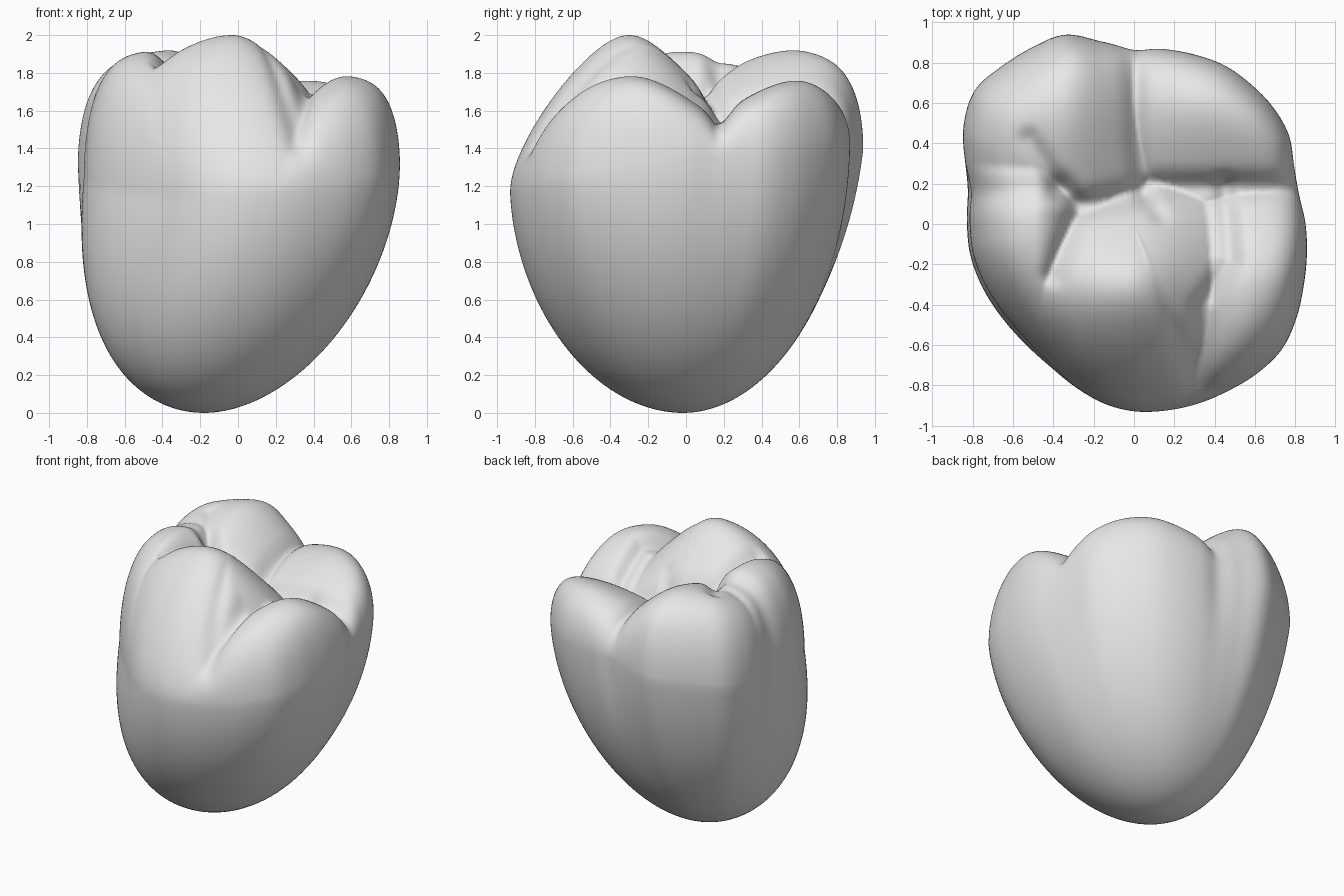
import bpy
import bmesh
from math import sin, cos, pi, degrees, exp, sqrt
from mathutils import Vector

SEGMENTS, LOWER_RINGS, UPPER_RINGS = 240, 40, 70

# Widest outline: radius every ten degrees, starting at +x
OUTLINE = [.85, .832, .845, .885, .9, .903, .905, .892, .88, .875, .918, .998,
           1.01, 1.02, 1.03, .975, .892, .833, .815, .812, .80, .787, .78, .787,
           .81, .855, .9, .928, .938, .945, .95, .96, .96, .93, .895, .87]

# Cusps: tip, then slopes towards -x, +x, -y, +y
CUSPS = [
    (Vector((-.03, -.3, 2.0)), (.7, 1.1, 1.1, 1.15)),
    (Vector((.6, -.3, 1.79)), (.97, .2, .6, .82)),
    (Vector((.45, .66, 1.785)), (.5, .35, .72, .3)),
    (Vector((-.38, .64, 1.935)), (.35, 1.05, .57, .25)),
    (Vector((-.5, -.02, 1.92)), (.35, 1.5, .55, .65)),
]

# Fissures across the chewing surface: depth, width, path
FISSURES = [
    (.05, .06, [(-.36, .18), (-.26, .1), (.05, .15), (.12, .19), (.8, .19)]),
    (.025, .06, [(-.78, .17), (-.42, .17)]),
    (.045, .05, [(.33, -.8), (.34, -.4), (.48, -.18), (.45, .19)]),
    (.03, .05, [(0, .87), (.01, .4), (.04, .15)]),
    (.04, .05, [(-.28, .1), (-.4, -.25)]),
    (.03, .05, [(-.52, .42), (-.36, .18)]),
    (.025, .04, [(.05, .15), (.13, .04)]),
]

# Side grooves: angle, depth, width, start height, full height
SIDE_GROOVES = [
    (292, .045, 5, 1.25, 1.65),
    (90, .015, 5, .8, 1.4),
    (168, .018, 6, .7, 1.4),
    (13, .01, 6, 1.2, 1.6),
]


def outline_radius(angle):
    """Smooth closed curve through the outline radii."""
    count = len(OUTLINE)
    place = angle / (2 * pi) * count
    i = int(place)
    f = place - i
    a, b, c, d = (OUTLINE[(i + k) % count] for k in (-1, 0, 1, 2))
    return b + f / 2 * (c - a + f * (2*a - 5*b + 4*c - d + f * (3*(b - c) + d - a)))


def distance_to_path(point, path):
    best = 9.0
    for start, end in zip(path, path[1:]):
        a, b = Vector(start), Vector(end)
        span = b - a
        f = max(0, min(1, (point - a).dot(span) / span.length_squared))
        best = min(best, (point - a - span * f).length)
    return best


def cusp_height(x, y, tip, slopes):
    dx, dy = x - tip.x, y - tip.y
    dx *= slopes[1] if dx > 0 else slopes[0]
    dy *= slopes[3] if dy > 0 else slopes[2]
    blunt = .2
    return tip.z + blunt - sqrt(dx * dx + dy * dy + blunt * blunt)


def chewing_height(x, y):
    height = max(cusp_height(x, y, *cusp) for cusp in CUSPS)
    point = Vector((x, y))
    for depth, width, path in FISSURES:
        height -= depth * exp(-(distance_to_path(point, path) / width) ** 2)
    return height


def groove_factor(angle, z):
    factor = 1
    for centre, depth, width, low, high in SIDE_GROOVES:
        turn = (degrees(angle) - centre + 180) % 360 - 180
        ramp = max(0, min(1, (z - low) / (high - low)))
        ramp *= ramp * (3 - 2 * ramp)
        factor -= depth * ramp * exp(-(turn / width) ** 2)
    return factor


def widest_height(angle):
    return 1.29 + .13 * sin(angle) + .04 * cos(angle)


def lower_point(angle, t):
    """Rounded flank, t runs from the bottom to the widest ring."""
    z = widest_height(angle) * t
    rest = 1 - t
    size = (1 - rest ** 1.95) ** .51
    blend = t ** 1.2
    radius = outline_radius(angle) * blend + .88 * (1 - blend)
    radius *= size * groove_factor(angle, z)
    return Vector((radius * cos(angle) - .18 * rest ** 1.5,
                   radius * sin(angle) - .015 * rest, z))


def upper_point(angle, s):
    """Rim and chewing surface, s runs from the widest ring to the middle."""
    radius = outline_radius(angle) * s
    x, y = radius * cos(angle), radius * sin(angle)
    base = widest_height(angle)
    # The rim turns over more tightly on the left side
    tightness = 7.5 + 4 * max(0, cos(angle)) ** 2 + .5 * sin(angle)
    shoulder = sqrt(max(0, 1 - s ** tightness))
    z = base + (chewing_height(x, y) - base) * shoulder
    factor = groove_factor(angle, z)
    return Vector((x * factor, y * factor, z))


def build_crown():
    bm = bmesh.new()
    angles = [2 * pi * i / SEGMENTS for i in range(SEGMENTS)]
    rings = []
    for k in range(1, LOWER_RINGS + 1):
        t = 1 - cos(pi / 2 * k / LOWER_RINGS)
        rings.append([bm.verts.new(lower_point(a, t)) for a in angles])
    for k in range(UPPER_RINGS - 1, 0, -1):
        s = sin(pi / 2 * k / UPPER_RINGS)
        rings.append([bm.verts.new(upper_point(a, s)) for a in angles])
    bottom = bm.verts.new((-.18, -.015, 0))
    middle = bm.verts.new((0, 0, chewing_height(0, 0)))

    # Skin between neighbouring rings, then close both ends
    for i in range(SEGMENTS):
        j = (i + 1) % SEGMENTS
        for low, high in zip(rings, rings[1:]):
            bm.faces.new((low[i], low[j], high[j], high[i]))
        bm.faces.new((bottom, rings[0][j], rings[0][i]))
        bm.faces.new((middle, rings[-1][i], rings[-1][j]))
    for face in bm.faces:
        face.smooth = True
    mesh = bpy.data.meshes.new("tooth_crown")
    bm.to_mesh(mesh)
    bm.free()
    crown = bpy.data.objects.new("tooth_crown", mesh)
    bpy.context.collection.objects.link(crown)
    return crown


def flat_material(name, colour):
    material = bpy.data.materials.new(name)
    material.use_nodes = True
    material.diffuse_color = colour
    shader = next(n for n in material.node_tree.nodes if n.type == 'BSDF_PRINCIPLED')
    shader.inputs["Base Color"].default_value = colour
    return material


default_cube = bpy.data.objects.get("Cube")
if default_cube:
    bpy.data.objects.remove(default_cube, do_unlink=True)

tooth_crown = build_crown()
tooth_crown.data.materials.append(flat_material("light grey", (.8, .8, .8, 1)))
